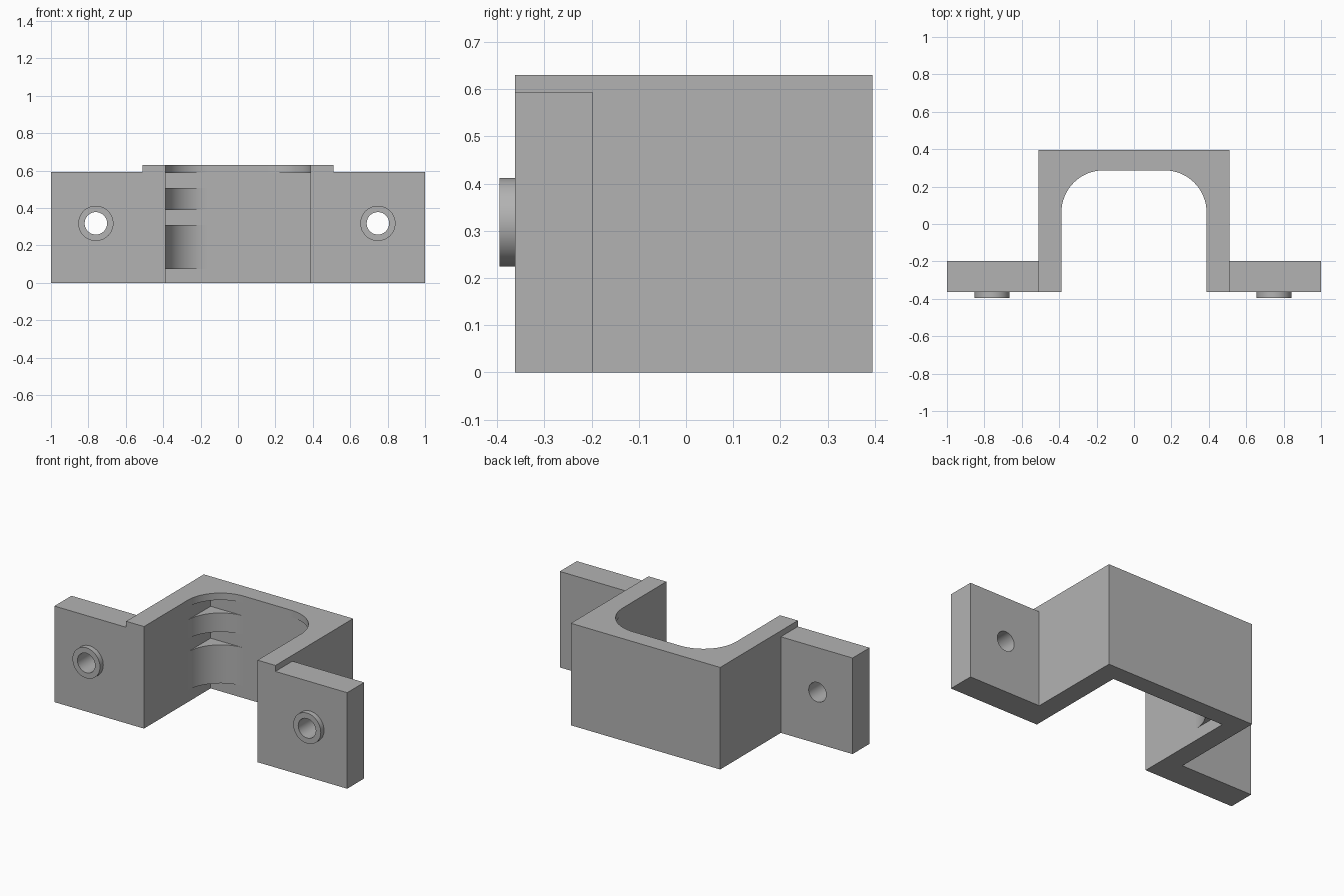
import bpy
import bmesh
import math
from mathutils import Matrix

cube = bpy.data.objects.get("Cube")
if cube:
    bpy.data.objects.remove(cube, do_unlink=True)

grey = bpy.data.materials.new("plain grey")
grey.use_nodes = True
grey.diffuse_color = (0.45, 0.45, 0.45, 1)
grey.node_tree.nodes["Principled BSDF"].inputs["Base Color"].default_value = grey.diffuse_color

OUT_X, IN_X = 0.51, 0.388
FRONT, BACK, IN_Y = -0.363, 0.395, 0.287
TOP, FLANGE_TOP, FLANGE_BACK = 0.63, 0.593, -0.197
RADIUS = 0.225
HOLE_Z = 0.318


def add_object(name, bm):
    bmesh.ops.recalc_face_normals(bm, faces=bm.faces)
    mesh = bpy.data.meshes.new(name)
    bm.to_mesh(mesh)
    bm.free()
    mesh.materials.append(grey)
    obj = bpy.data.objects.new(name, mesh)
    bpy.context.collection.objects.link(obj)
    return obj


def prism(name, points, z0, z1):
    """Extrude a plan outline upward from z0 to z1."""
    bm = bmesh.new()
    face = bm.faces.new([bm.verts.new((x, y, z0)) for x, y in points])
    new = bmesh.ops.extrude_face_region(bm, geom=[face])["geom"]
    verts = [v for v in new if isinstance(v, bmesh.types.BMVert)]
    bmesh.ops.translate(bm, verts=verts, vec=(0, 0, z1 - z0))
    return add_object(name, bm)


def cylinder_y(name, x, radius, y0, y1):
    """Cylinder lying along y at the hole height."""
    bm = bmesh.new()
    place = Matrix.Translation((x, (y0 + y1) / 2, HOLE_Z)) @ Matrix.Rotation(math.pi / 2, 4, "X")
    bmesh.ops.create_cone(bm, cap_ends=True, segments=48, radius1=radius,
                          radius2=radius, depth=y1 - y0, matrix=place)
    return add_object(name, bm)


def combine(target, other, operation):
    """Apply a boolean and remove the used piece."""
    other.hide_render = True
    mod = target.modifiers.new(operation.title(), "BOOLEAN")
    mod.operation, mod.solver, mod.object = operation, "EXACT", other
    bpy.context.view_layer.objects.active = target
    bpy.ops.object.modifier_apply(modifier=mod.name)
    bpy.data.objects.remove(other, do_unlink=True)


def smooth(obj):
    bpy.ops.object.select_all(action="DESELECT")
    obj.select_set(True)
    bpy.context.view_layer.objects.active = obj
    bpy.ops.object.shade_smooth_by_angle(angle=math.radians(30))


# U-shaped saddle
half = [(OUT_X, BACK), (OUT_X, FRONT), (IN_X, FRONT), (IN_X, IN_Y)]
saddle = prism("bracket_body", half + [(-x, y) for x, y in reversed(half)], 0, TOP)

# Mounting flanges with raised, drilled bosses
for side, hole_x in ((-1, -0.76), (1, 0.748)):
    a, b = side * (OUT_X - 0.05), side
    flange = prism("flange", [(a, FRONT), (b, FRONT), (b, FLANGE_BACK), (a, FLANGE_BACK)],
                   0, FLANGE_TOP)
    combine(saddle, flange, "UNION")
    combine(saddle, cylinder_y("boss", hole_x, 0.094, -0.395, FRONT + 0.05), "UNION")
    combine(saddle, cylinder_y("drill", hole_x, 0.06, -0.5, 0), "DIFFERENCE")
smooth(saddle)


# Rounded corner ribs inside the saddle
def corner_rib(name, side, z0, z1, steps=16):
    points = [(side * IN_X, IN_Y)]
    for i in range(steps + 1):
        a = math.pi / 2 * i / steps
        points.append((side * (IN_X - RADIUS + RADIUS * math.cos(a)),
                       IN_Y - RADIUS + RADIUS * math.sin(a)))
    smooth(prism(name, points, z0, z1))


corner_rib("right_lower_rib", -1, 0.073, 0.31)
corner_rib("right_middle_rib", -1, 0.39, 0.507)
corner_rib("right_top_rib", -1, 0.587, TOP)
corner_rib("left_top_rib", 1, 0.587, TOP)
